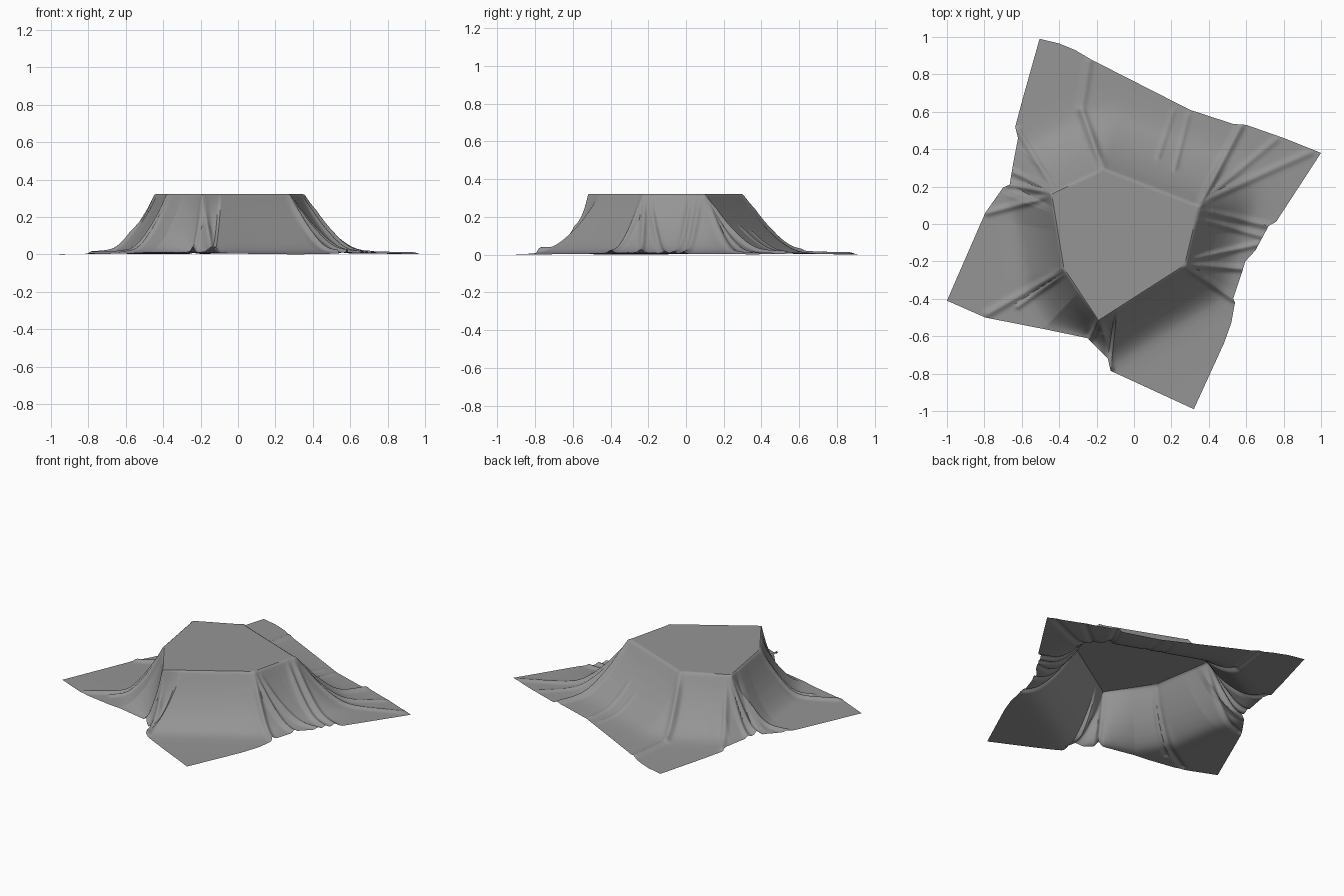
import bpy, bmesh, math
from mathutils import Vector as V

if "Cube" in bpy.data.objects:
    bpy.data.objects.remove(bpy.data.objects["Cube"])

CENTRE = V((-0.05, -0.10))
HEIGHT = 0.325

# six-sided flat top, counter-clockwise
TOP = [V(p) for p in [(0.345, 0.09), (-0.165, 0.29), (-0.44, 0.16),
                      (-0.375, -0.235), (-0.19, -0.515), (0.27, -0.22)]]
# how far each slope reaches out, one per side of the top
REACH = [0.31, 0.29, 0.215, 0.23, 0.235, 0.26]

# hem of the draped sheet
HEM = [V(p) for p in [
    (1, .38), (.80, .46), (.60, .53), (.53, .535), (.30, .61), (-.23, .88), (-.315, .93),
    (-.40, .965), (-.505, .99), (-.595, .67), (-.635, .52), (-.62, .46), (-.645, .33),
    (-.665, .21), (-.70, .195), (-.795, .06), (-1, -.41), (-.795, -.5), (-.465, -.565),
    (-.25, -.61), (-.21, -.65), (-.14, -.72), (-.125, -.785), (.32, -.99), (.48, -.64),
    (.52, -.53), (.54, -.42), (.53, -.40), (.58, -.25), (.595, -.20), (.65, -.14),
    (.72, -.01), (.76, .012)]]

# creases: start, end, height, width
FOLDS = [(V(a), V(b), h, w) for a, b, h, w in [
    ((-.17, .30), (-.28, .61), .035, .022), ((-.28, .61), (-.24, .87), .02, .02),
    ((.35, .10), (.57, .52), .03, .02), ((.38, .13), (.94, .38), .018, .02),
    ((.36, .12), (.76, .45), .014, .018), ((.37, .07), (.72, -.01), .025, .017),
    ((.36, .02), (.70, -.07), .022, .016), ((.31, -.19), (.66, -.11), .022, .016),
    ((.28, -.22), (.59, -.24), .03, .017), ((.28, -.23), (.53, -.40), .03, .018),
    ((-.19, -.52), (-.24, -.62), .05, .016), ((-.18, -.52), (-.13, -.77), .05, .02),
    ((-.38, -.25), (-.78, -.48), .025, .02), ((-.38, -.27), (-.62, -.44), .02, .016),
    ((-.44, .15), (-.78, .06), .025, .018), ((-.45, .17), (-.67, .21), .03, .017),
    ((-.44, .18), (-.65, .28), .022, .016), ((-.43, .19), (-.62, .50), .02, .018),
    ((.22, .30), (.29, .58), .01, .015), ((.13, .36), (.21, .60), .008, .015)]]

# slope profile: distance as a share of reach, height as a share of the top
PROFILE = [(0, 1), (.05, .97), (.10, .88), (.24, .68), (.38, .51), (.6, .30), (.8, .16),
           (.93, .09), (1.1, .045), (1.4, .025), (2.0, .015), (3.2, .005), (99, 0)]


def interp(table, x):
    for (x0, y0), (x1, y1) in zip(table, table[1:]):
        if x <= x1:
            return y0 + (y1 - y0) * (x - x0) / (x1 - x0)
    return table[-1][1]


def slope(x):
    """Profile softened by a small moving average."""
    w = min(0.12, x * 0.5)
    return sum(interp(PROFILE, x + w * k) for k in (-1, -.5, 0, .5, 1)) / 5


def angle(p):
    return math.atan2(p.y - CENTRE.y, p.x - CENTRE.x) % math.tau


def ray(poly, th):
    """Distance from the centre to a polygon along an angle."""
    u = V((math.cos(th), math.sin(th)))
    best = 0
    for a, b in zip(poly, poly[1:] + poly[:1]):
        e, q = b - a, a - CENTRE
        den = u.cross(e)
        if abs(den) > 1e-9:
            s, k = q.cross(e) / den, q.cross(u) / den
            if s > 0 and -1e-6 <= k <= 1 + 1e-6:
                best = max(best, s)
    return best


def seg_dist(p, a, b):
    e = b - a
    k = max(0, min(1, (p - a).dot(e) / e.length_squared))
    return (p - a - e * k).length


def top_dist(p):
    return min(seg_dist(p, a, b) for a, b in zip(TOP, TOP[1:] + TOP[:1]))


# reach by direction, wrapped around the circle
mids = [(angle((a + b) / 2), w) for a, b, w in zip(TOP, TOP[1:] + TOP[:1], REACH)]
mids.append((angle(TOP[0]), 0.32))
reach = sorted((t + k * math.tau, w) for t, w in mids for k in (-1, 0, 1))

# draped sheet as a polar grid, with spokes through every corner
N, RINGS = 800, 70
corners = [angle(p) for p in TOP + HEM]
spokes = [math.tau * i / N for i in range(N)]
spokes = [t for t in spokes if min(abs(t - c) for c in corners) > 0.003]
spokes = sorted(spokes + corners)

bm = bmesh.new()
grid = []
for th in spokes:
    u = V((math.cos(th), math.sin(th)))
    r0, r1 = ray(TOP, th), ray(HEM, th)
    wide = min(interp(reach, th), 0.85 * top_dist(CENTRE + u * r1))
    col = [bm.verts.new((*(CENTRE + u * r0 * f), HEIGHT)) for f in (0.5, 0.97)]
    for j in range(RINGS + 1):
        p = CENTRE + u * (r0 + (r1 - r0) * (j / RINGS) ** 1.25)
        d = top_dist(p)
        z = HEIGHT * slope(d / wide)
        bump = 0
        for a, b, h, w in FOLDS:
            s = seg_dist(p, a, b)
            if s < 3 * w:
                bump = max(bump, h * math.exp(-(s / w) ** 2))
        z += bump * min(1, d / 0.08) * (0.5 + 0.5 * min(1, z / 0.1))
        col.append(bm.verts.new((p.x, p.y, max(0, min(z, HEIGHT)))))
    grid.append(col)

middle = bm.verts.new((*CENTRE, HEIGHT))
for a, b in zip(grid, grid[1:] + grid[:1]):
    bm.faces.new((middle, a[0], b[0]))
    for j in range(len(a) - 1):
        bm.faces.new((a[j], a[j + 1], b[j + 1], b[j]))

# rest the lowest point on the floor
low = min(v.co.z for v in bm.verts)
for v in bm.verts:
    v.co.z -= low

mesh = bpy.data.meshes.new("draped_cloth")
bm.to_mesh(mesh)
bm.free()
cloth = bpy.data.objects.new("draped_cloth", mesh)
bpy.context.collection.objects.link(cloth)

grey = bpy.data.materials.new("mid grey cloth")
grey.diffuse_color = (0.3, 0.3, 0.3, 1)
grey.use_nodes = True
grey.node_tree.nodes["Principled BSDF"].inputs["Base Color"].default_value = grey.diffuse_color
mesh.materials.append(grey)

bpy.context.view_layer.objects.active = cloth
cloth.select_set(True)
bpy.ops.object.shade_smooth_by_angle(angle=math.radians(35))
